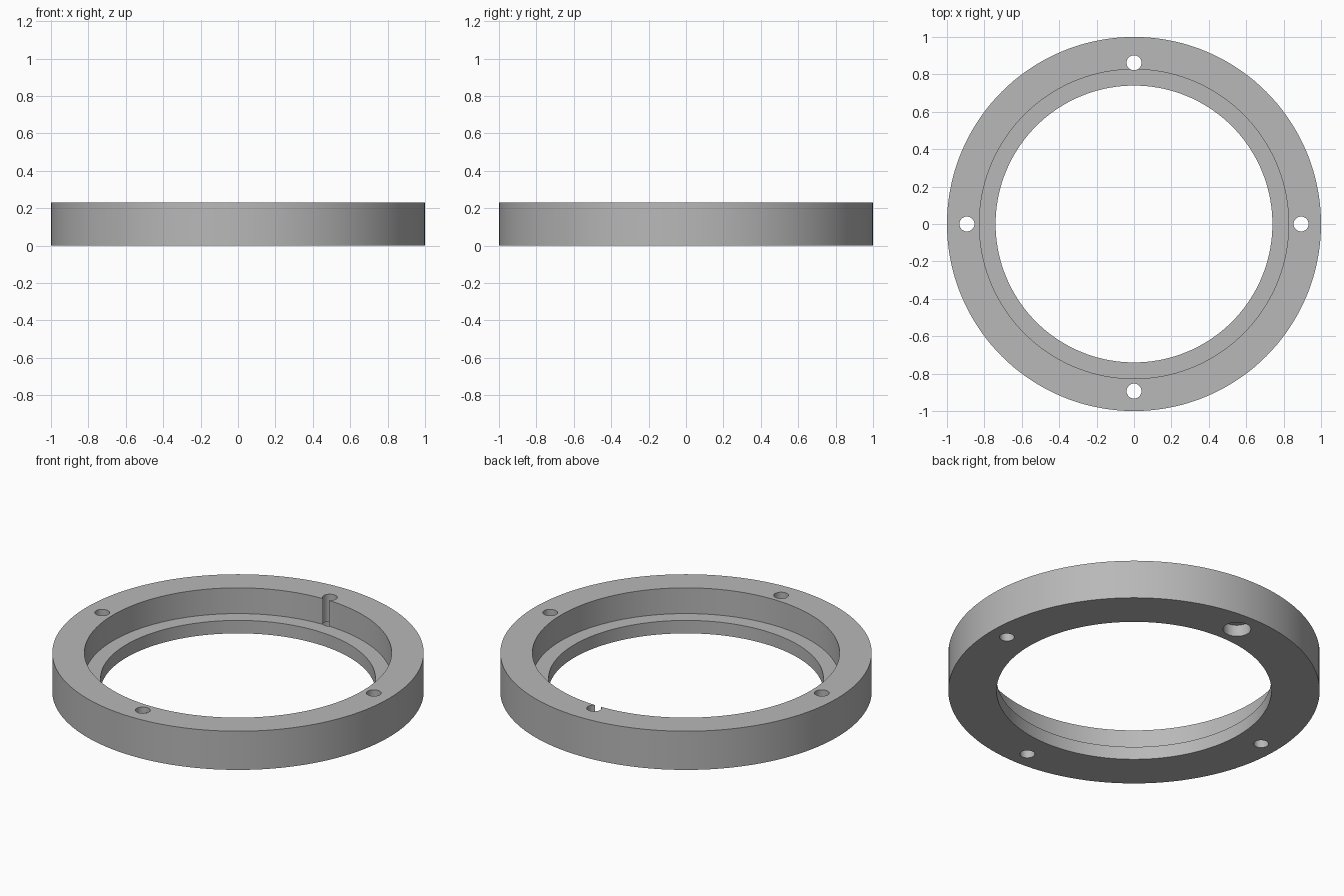
import bpy
import bmesh
import math

cube = bpy.data.objects.get("Cube")
if cube:
    bpy.data.objects.remove(cube, do_unlink=True)

HEIGHT, LEDGE_Z = 0.23, 0.077
OUTER_R, SEAT_R, BORE_R = 1.0, 0.827, 0.74
HOLE_R, RECESS_R, RECESS_DEPTH = 0.04, 0.075, 0.068
SEGMENTS = 144

grey = bpy.data.materials.new("plain grey")
grey.use_nodes = True
colour = (0.48, 0.48, 0.48, 1)
grey.diffuse_color = colour
grey.node_tree.nodes["Principled BSDF"].inputs["Base Color"].default_value = colour


def make_object(name, bm):
    bmesh.ops.recalc_face_normals(bm, faces=bm.faces)
    mesh = bpy.data.meshes.new(name)
    bm.to_mesh(mesh)
    bm.free()
    mesh.materials.append(grey)
    obj = bpy.data.objects.new(name, mesh)
    bpy.context.collection.objects.link(obj)
    return obj


def revolve(name, profile):
    """Turn a closed (radius, z) profile into a ring."""
    bm = bmesh.new()
    loops = []
    for i in range(SEGMENTS):
        a = math.tau * i / SEGMENTS
        loops.append([bm.verts.new((r * math.cos(a), r * math.sin(a), z)) for r, z in profile])
    n = len(profile)
    for i in range(SEGMENTS):
        p, q = loops[i], loops[(i + 1) % SEGMENTS]
        for j in range(n):
            k = (j + 1) % n
            bm.faces.new((p[j], q[j], q[k], p[k]))
    return make_object(name, bm)


def drill(target, x, y, radius, bottom, top):
    """Cut a vertical round hole and remove the cutter."""
    bm = bmesh.new()
    bmesh.ops.create_cone(bm, cap_ends=True, segments=40, radius1=radius,
                          radius2=radius, depth=top - bottom)
    bmesh.ops.translate(bm, verts=bm.verts, vec=(x, y, (top + bottom) / 2))
    cutter = make_object("hole_cutter", bm)
    cutter.hide_render = True
    mod = target.modifiers.new("hole", 'BOOLEAN')
    mod.operation = 'DIFFERENCE'
    mod.solver = 'EXACT'
    mod.object = cutter
    bpy.ops.object.modifier_apply(modifier=mod.name)
    bpy.data.objects.remove(cutter, do_unlink=True)


# Stepped ring body with a seat ledge inside
ring = revolve("mounting_ring", [
    (BORE_R, 0), (OUTER_R, 0), (OUTER_R, HEIGHT),
    (SEAT_R, HEIGHT), (SEAT_R, LEDGE_Z), (BORE_R, LEDGE_Z)])
bpy.ops.object.select_all(action='DESELECT')
ring.select_set(True)
bpy.context.view_layer.objects.active = ring

# Screw holes; the back one breaks into the seat wall
for x, y in [(0.893, 0), (-0.893, 0), (0, -0.893), (0, 0.862)]:
    drill(ring, x, y, HOLE_R, -0.1, HEIGHT + 0.1)

# Wide recess under the back hole
drill(ring, 0, 0.862, RECESS_R, -0.1, RECESS_DEPTH)

bpy.ops.object.shade_smooth_by_angle(angle=math.radians(30))
